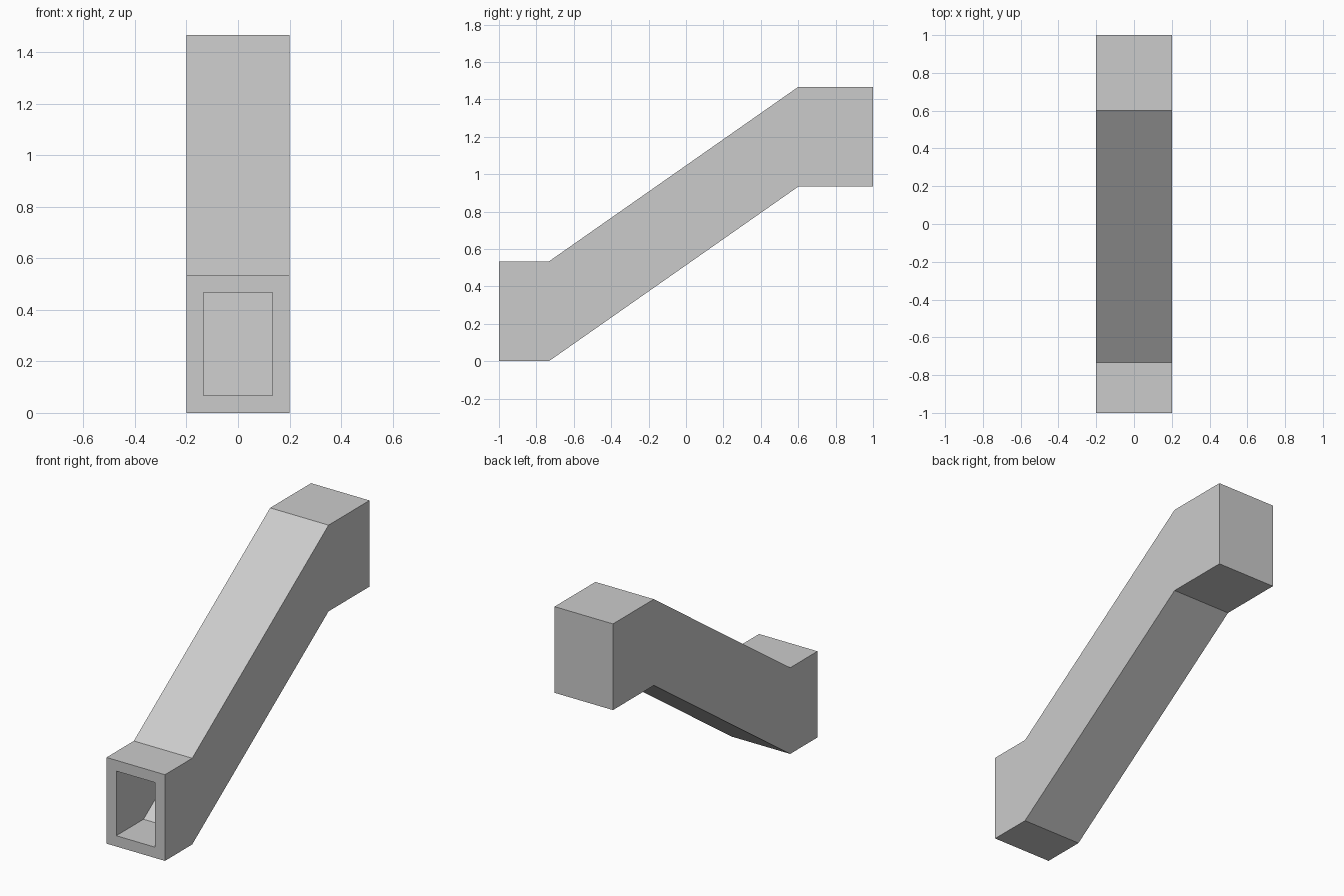
import bpy
import bmesh

if "Cube" in bpy.data.objects:
    bpy.data.objects.remove(bpy.data.objects["Cube"])

U = 2 / 30            # one grid unit; walls are one unit thick
HALF_W, HEIGHT = 3 * U, 8 * U

# centre path of the duct: (y, floor z)
outer_path = [(-1, 0), (-11 * U, 0), (9 * U, 14 * U), (1, 14 * U)]
inner_path = outer_path[:-1] + [(1 - U, 14 * U)]


def sweep(bm, path, inset):
    """Rectangular section carried along the path, returns its rings."""
    w, lo, hi = HALF_W - inset, inset, HEIGHT - inset
    rings = [[bm.verts.new((x, y, z + dz))
              for x, dz in ((-w, lo), (w, lo), (w, hi), (-w, hi))]
             for y, z in path]
    for a, b in zip(rings, rings[1:]):
        for i in range(4):
            j = (i + 1) % 4
            bm.faces.new((a[i], a[j], b[j], b[i]))
    bm.faces.new(rings[-1])          # closed rear end
    return rings


bm = bmesh.new()
outer = sweep(bm, outer_path, 0)     # outside shell
inner = sweep(bm, inner_path, U)     # hollow passage

# front rim joining the shell to the passage
for i in range(4):
    j = (i + 1) % 4
    bm.faces.new((outer[0][i], outer[0][j], inner[0][j], inner[0][i]))

bmesh.ops.recalc_face_normals(bm, faces=bm.faces)
mesh = bpy.data.meshes.new("sloped_duct")
bm.to_mesh(mesh)
bm.free()
bpy.context.collection.objects.link(bpy.data.objects.new("sloped_duct", mesh))
